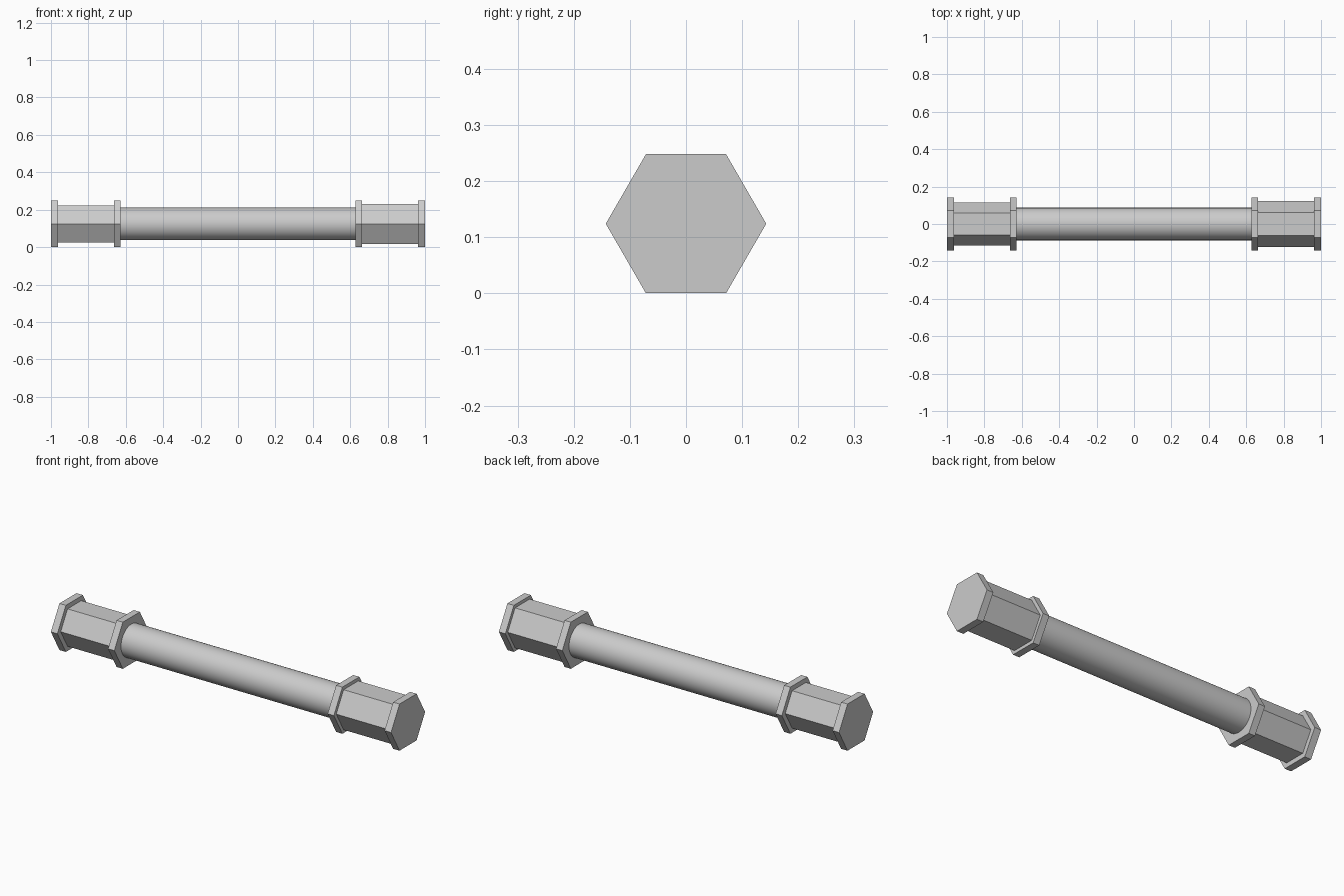
import bpy
from math import pi

cube = bpy.data.objects.get("Cube")
if cube:
    bpy.data.objects.remove(cube, do_unlink=True)

grey = bpy.data.materials.new("plain_grey")
grey.use_nodes = True
colour = (0.6, 0.6, 0.6, 1)
grey.diffuse_color = colour
grey.node_tree.nodes["Principled BSDF"].inputs["Base Color"].default_value = colour

AXIS_Z = 0.124


def rod(name, sides, radius, x0, x1):
    """Prism along x with its first corner pointing to the side."""
    bpy.ops.mesh.primitive_cylinder_add(
        vertices=sides, radius=radius, depth=x1 - x0,
        location=((x0 + x1) / 2, 0, AXIS_Z), rotation=(0, pi / 2, 0))
    ob = bpy.context.object
    ob.name = name
    ob.data.materials.append(grey)
    return ob


# Round bar between the two ends
bar = rod("bar", 64, 0.087, -0.64, 0.64)
bpy.ops.object.shade_smooth_by_angle()

# Hexagonal grips, the left one slightly thicker, each between two collars
for side, s, grip_radius in (("right", -1, 0.115), ("left", 1, 0.123)):
    spans = {
        "grip": (grip_radius, 0.65, 0.97),
        "inner_collar": (0.143, 0.627, 0.664),
        "outer_collar": (0.143, 0.962, 1.0),
    }
    for part, (radius, near, far) in spans.items():
        x0, x1 = sorted((s * near, s * far))
        rod(f"{side}_{part}", 6, radius, x0, x1)
